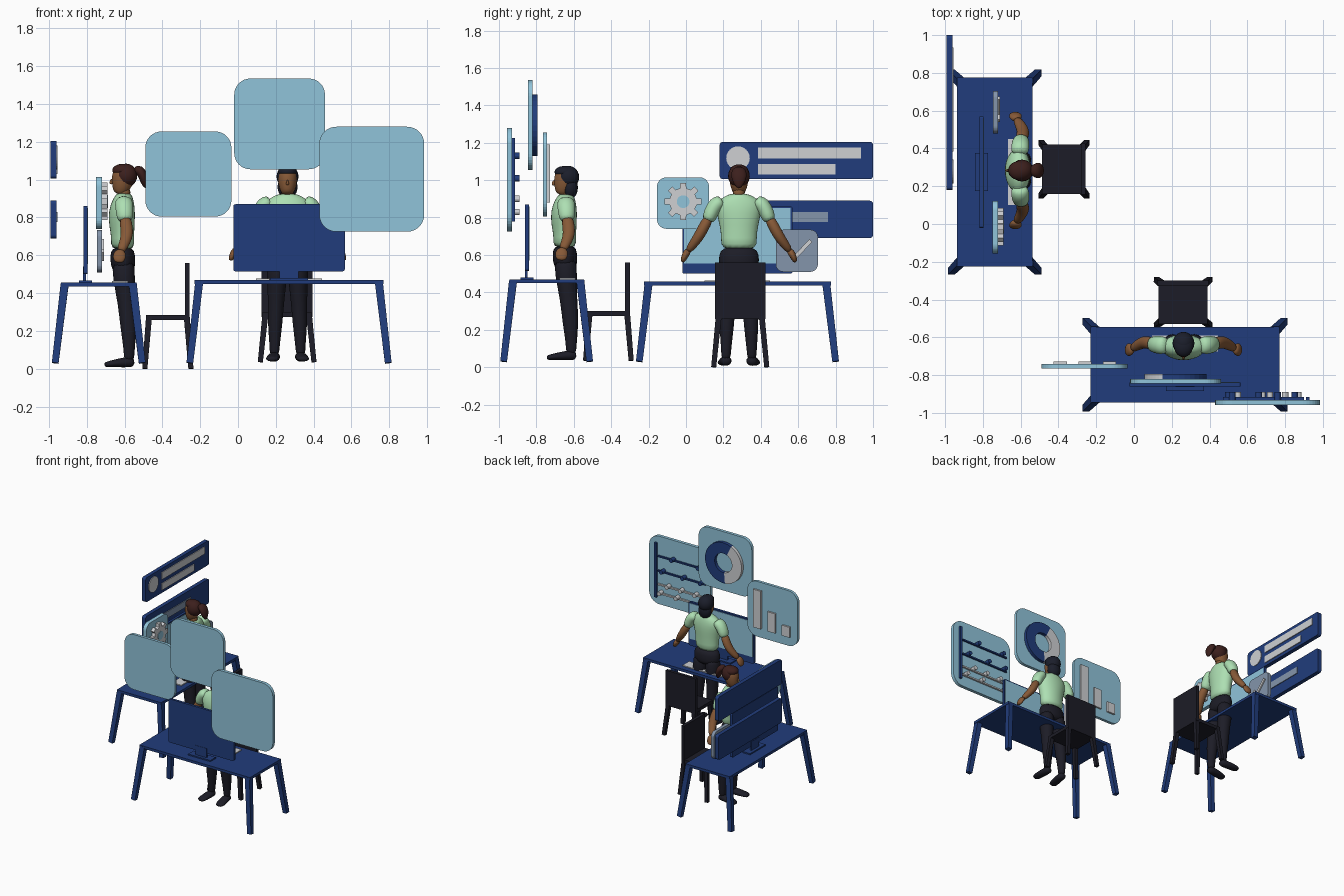
import bpy, bmesh
from math import sin, cos, pi, radians
from mathutils import Matrix, Vector

if "Cube" in bpy.data.objects:
    bpy.data.objects.remove(bpy.data.objects["Cube"])


def material(name, rgb):
    m = bpy.data.materials.new(name)
    m.use_nodes = True
    m.diffuse_color = (*rgb, 1)
    m.node_tree.nodes["Principled BSDF"].inputs["Base Color"].default_value = (*rgb, 1)
    return m


NAVY = material("navy", (.015, .046, .2))
SKY = material("sky_blue", (.28, .55, .7))
WHITE = material("off_white", (.62, .63, .65))
GREY = material("blue_grey", (.23, .3, .41))
BLACK = material("near_black", (.012, .012, .02))
SHIRT = material("mint_green", (.42, .74, .45))
SKIN = material("brown_skin", (.24, .1, .038))
DARK_HAIR = material("dark_hair", (.011, .013, .024))
BROWN_HAIR = material("brown_hair", (.045, .014, .012))


def finish(name, bm, mat, M, smooth=False):
    bmesh.ops.transform(bm, matrix=M, verts=bm.verts)
    bmesh.ops.recalc_face_normals(bm, faces=bm.faces)
    for f in bm.faces:
        f.smooth = smooth
    me = bpy.data.meshes.new(name)
    bm.to_mesh(me)
    bm.free()
    me.materials.append(mat)
    ob = bpy.data.objects.new(name, me)
    bpy.context.collection.objects.link(ob)
    return ob


def prism(name, pts, y0, y1, mat, M):
    """Outline in x-z, extruded from y0 to y1."""
    bm = bmesh.new()
    face = bm.faces.new([bm.verts.new((x, y0, z)) for x, z in pts])
    ext = bmesh.ops.extrude_face_region(bm, geom=[face])["geom"]
    bmesh.ops.translate(bm, vec=(0, y1 - y0, 0),
                        verts=[v for v in ext if isinstance(v, bmesh.types.BMVert)])
    return finish(name, bm, mat, M)


def box(name, x0, x1, y0, y1, z0, z1, mat, M):
    return prism(name, [(x0, z0), (x1, z0), (x1, z1), (x0, z1)], y0, y1, mat, M)


def arc(cx, cz, r, a0, a1, n):
    return [(cx + r * cos(radians(a0 + (a1 - a0) * i / n)),
             cz + r * sin(radians(a0 + (a1 - a0) * i / n))) for i in range(n + 1)]


def disc(cx, cz, r, n=24):
    return arc(cx, cz, r, 0, 360, n)[:-1]


def rounded(x0, x1, z0, z1, r):
    return (arc(x1 - r, z1 - r, r, 0, 90, 8) + arc(x0 + r, z1 - r, r, 90, 180, 8)
            + arc(x0 + r, z0 + r, r, 180, 270, 8) + arc(x1 - r, z0 + r, r, 270, 360, 8))


def loft(name, rings, mat, M, n=14, smooth=True):
    """Tube through rings of (x, y, z, side radius, depth radius)."""
    bm = bmesh.new()
    cs = [Vector(r[:3]) for r in rings]
    loops = []
    for i, r in enumerate(rings):
        t = (cs[min(i + 1, len(cs) - 1)] - cs[max(i - 1, 0)]).normalized()
        ref = Vector((0, 0, 1)) if abs(t.y) > .7 else Vector((0, 1, 0))
        u = ref.cross(t).normalized()
        v = t.cross(u)
        loops.append([bm.verts.new(cs[i] + u * r[3] * cos(a) + v * r[4] * sin(a))
                      for a in [2 * pi * (k + .5) / n for k in range(n)]])
    for a, b in zip(loops, loops[1:]):
        for k in range(n):
            bm.faces.new((a[k], a[(k + 1) % n], b[(k + 1) % n], b[k]))
    bm.faces.new(loops[0])
    bm.faces.new(loops[-1])
    ob = finish(name, bm, mat, M, smooth)
    if smooth:
        ob.modifiers.new("smooth", "SUBSURF").levels = 1
    return ob


def ball(name, c, r, mat, M):
    bm = bmesh.new()
    bmesh.ops.create_uvsphere(bm, u_segments=20, v_segments=12, radius=1)
    return finish(name, bm, mat, M @ Matrix.Translation(c) @ Matrix.Diagonal((*r, 1)), True)


def desk(tag, M, top, mon_y, screen_z):
    box(tag + "_desk_top", -.5, .5, -.2, .2, top - .021, top, NAVY, M)
    for sx in (-1, 1):
        for sy in (-1, 1):
            loft(tag + "_desk_leg", [(sx * .525, sy * .23, .03, .025, .025),
                                     (sx * .475, sy * .18, top - .01, .03, .03)], NAVY, M, 4, False)
    # monitor with screen facing the worker
    z0, z1 = screen_z
    box(tag + "_monitor_base", -.1, .1, mon_y - .035, mon_y + .035, top, top + .01, NAVY, M)
    box(tag + "_monitor_neck", -.05, .05, mon_y - .012, mon_y + .002, top, z0 + .04, NAVY, M)
    prism(tag + "_monitor", rounded(-.295, .295, z0, z1, .012), mon_y - .01, mon_y + .01, NAVY, M)
    box(tag + "_screen", -.285, .285, mon_y + .009, mon_y + .013, z0 + .055, z1 - .01, SKY, M)
    box(tag + "_keyboard", -.175, .175, .07, .155, top, top + .007, WHITE, M)


def chair(tag, M, y, floor, seat):
    box(tag + "_chair_seat", -.13, .13, y - .115, y + .115, seat - .026, seat, BLACK, M)
    box(tag + "_chair_back", -.135, .135, y + .09, y + .115, seat - .026, .56, BLACK, M)
    for sx in (-1, 1):
        for sy in (-1, 1):
            loft(tag + "_chair_leg", [(sx * .142, y + sy * .122, floor, .019, .019),
                                      (sx * .115, y + sy * .1, seat - .01, .022, .022)], BLACK, M, 4, False)


def person(tag, M, hair, ponytail):
    loft(tag + "_shirt", [(0, .125, .625, .106, .068), (0, .128, .69, .095, .06),
                          (0, .122, .76, .106, .07), (0, .122, .83, .124, .073),
                          (0, .13, .885, .125, .06), (0, .135, .915, .075, .045),
                          (0, .135, .928, .045, .038)], SHIRT, M)
    loft(tag + "_hips", [(0, .126, .645, .095, .058), (0, .126, .6, .11, .068),
                         (0, .13, .55, .112, .068), (0, .132, .51, .09, .055)], BLACK, M)
    for s in (-1, 1):
        loft(tag + "_leg", [(s * .052, .13, .58, .06, .064), (s * .056, .133, .48, .056, .06),
                            (s * .06, .148, .34, .043, .046), (s * .066, .158, .22, .041, .045),
                            (s * .068, .162, .1, .027, .029), (s * .07, .16, .03, .026, .028)], BLACK, M)
        loft(tag + "_shoe", [(s * .068, .19, .03, .024, .02), (s * .069, .16, .036, .032, .03),
                             (s * .075, .1, .03, .035, .023), (s * .082, .05, .024, .036, .016),
                             (s * .085, .03, .02, .022, .012)], BLACK, M)
        loft(tag + "_sleeve", [(s * .085, .132, .895, .035, .045), (s * .125, .134, .872, .044, .05),
                               (s * .15, .137, .825, .04, .046), (s * .168, .14, .775, .036, .042)],
             SHIRT, M)
        loft(tag + "_arm", [(s * .155, .138, .81, .03, .034), (s * .195, .15, .735, .03, .034),
                            (s * .217, .148, .695, .029, .033), (s * .25, .13, .65, .024, .027),
                            (s * .273, .115, .62, .018, .022)], SKIN, M)
        loft(tag + "_hand", [(s * .268, .118, .628, .018, .022), (s * .284, .11, .605, .02, .036),
                             (s * .296, .108, .58, .016, .034), (s * .302, .106, .56, .01, .02)], SKIN, M)
    # head
    loft(tag + "_neck", [(0, .14, .895, .038, .036), (0, .132, .97, .032, .034)], SKIN, M)
    loft(tag + "_head", [(0, .103, .922, .022, .024), (0, .112, .94, .038, .042),
                         (0, .125, .98, .05, .058), (0, .128, 1.02, .053, .06),
                         (0, .13, 1.055, .046, .05), (0, .13, 1.075, .025, .028)], SKIN, M)
    loft(tag + "_nose", [(0, .07, 1.005, .004, .006), (0, .065, .985, .009, .012),
                         (0, .068, .975, .008, .008)], SKIN, M, 8)
    ball(tag + "_hair", (0, .144, 1.022), (.058, .06, .063), hair, M)
    ball(tag + "_hair_top", (0, .128, 1.05), (.05, .056, .034), hair, M)
    if ponytail:
        loft(tag + "_ponytail", [(0, .185, 1.05, .02, .02), (0, .215, 1.055, .04, .03),
                                 (0, .236, 1.02, .045, .026), (0, .242, .985, .032, .02),
                                 (0, .25, .955, .01, .008)], hair, M)
    else:
        ball(tag + "_back_hair", (0, .155, .965), (.053, .042, .065), hair, M)


# Two workstations: the second one is turned a quarter to face -x
A = Matrix.Translation((.27, -.745, 0))
B = Matrix.Translation((-.737, .275, 0)) @ Matrix.Rotation(-pi / 2, 4, "Z")

desk("front", A, .47, -.105, (.515, .87))
desk("side", B, .457, -.07, (.5, .86))
chair("front", A @ Matrix.Translation((-.01, 0, 0)), .33, .035, .3)
chair("side", B @ Matrix.Translation((-.015, 0, 0)), .366, 0, .283)
person("front", A @ Matrix.Translation((-.008, -.03, .03)) @ Matrix.Diagonal((1, 1, .965, 1)),
       DARK_HAIR, False)
person("side", B @ Matrix.Translation((-.008, 0, 0)), BROWN_HAIR, True)

# Floating panels of the front workstation, given in world coordinates
W = Matrix.Identity(4)
prism("bar_panel", rounded(-.49, -.035, .805, 1.255, .085), -.765, -.742, SKY, W)
for x, h in ((-.13, .31), (-.26, .16), (-.39, .085)):
    box("chart_bar", x - .035, x + .035, -.743, -.728, .88, .88 + h, WHITE, W)

prism("ring_panel", rounded(-.02, .46, 1.055, 1.535, .085), -.845, -.82, SKY, W)
for name, a0, a1, mat in (("ring_navy", -95, 115, NAVY), ("ring_white", 115, 265, WHITE)):
    prism(name, arc(.22, 1.293, .165, a0, a1, 20) + arc(.22, 1.293, .078, a1, a0, 20),
          -.821, -.795, mat, W)

prism("plot_panel", rounded(.43, .985, .725, 1.28, .09), -.957, -.931, SKY, W)
box("plot_axis", .91, .93, -.932, -.915, .78, 1.225, NAVY, W)
for z, mat, xs in ((1.12, NAVY, (.76, .52)), (1.0, NAVY, (.85, .66, .5)),
                   (.89, WHITE, (.8, .68, .55)), (.82, WHITE, (.87, .72, .5))):
    box("plot_line", .47, .9, -.932, -.917, z - .006, z + .006, mat, W)
    for x in xs:
        prism("plot_dot", disc(x, z + .01, .017, 12), -.932, -.89, mat, W)

# Floating panels of the side workstation, in its own frame
prism("gear_panel", rounded(.152, .43, .74, 1.015, .05), -.013, .018, SKY, B)
gear = []
for k in range(8):
    for da, r in ((-13, .074), (-9, .1), (9, .1), (13, .074)):
        a = radians(45 * k + da)
        gear.append((.29 + r * cos(a), .885 + r * sin(a)))
prism("gear", gear, .017, .046, WHITE, B)
prism("gear_hub", disc(.29, .885, .034), .04, .05, SKY, B)
prism("check_panel", rounded(-.43, -.205, .51, .735, .04), -.01, .018, GREY, B)
prism("check_mark", [(-.265, .615), (-.278, .63), (-.305, .6), (-.385, .685), (-.4, .67), (-.305, .57)],
      .017, .028, WHITE, B)

for z in (1.005, .69):
    prism("banner", rounded(-.725, .095, z, z + .2, .018), -.256, -.224, NAVY, B)
prism("banner_circle", disc(-.003, 1.118, .063), -.225, -.218, WHITE, B)
box("banner_long_bar", -.66, -.11, -.225, -.218, 1.117, 1.175, WHITE, B)
box("banner_short_bar", -.525, -.11, -.225, -.218, 1.03, 1.085, WHITE, B)
box("banner_grey_bar", -.485, -.11, -.225, -.218, .775, .83, GREY, B)
